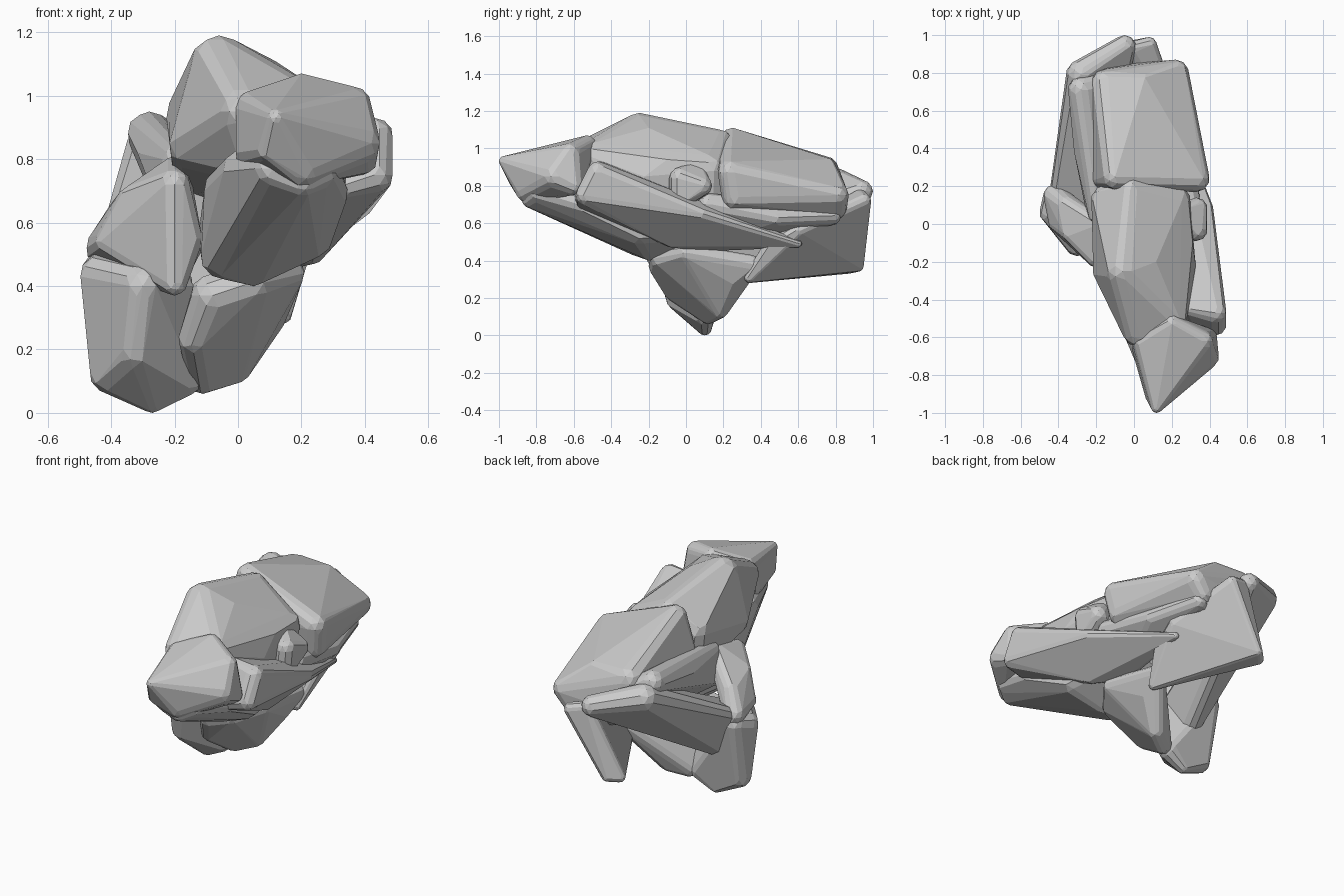
import bpy, bmesh
from mathutils import Matrix


def boulder(name, balls, detail=2):
    """Faceted convex lump wrapped around a few balls (x, y, z, radius)."""
    cloud = bmesh.new()
    for x, y, z, r in balls:
        bmesh.ops.create_icosphere(cloud, subdivisions=detail, radius=r,
                                   matrix=Matrix.Translation((x, y, z)))
    points = [v.co.copy() for v in cloud.verts]
    cloud.free()
    bm = bmesh.new()
    for p in points:
        bm.verts.new(p)
    res = bmesh.ops.convex_hull(bm, input=bm.verts[:])
    junk = {g for g in res["geom_interior"] + res["geom_unused"]
            if isinstance(g, bmesh.types.BMVert)}
    bmesh.ops.delete(bm, geom=list(junk), context='VERTS')
    # merge nearly flat triangles into broad facets
    bmesh.ops.dissolve_limit(bm, angle_limit=0.12, verts=bm.verts[:], edges=bm.edges[:])
    bmesh.ops.recalc_face_normals(bm, faces=bm.faces[:])
    mesh = bpy.data.meshes.new(name)
    bm.to_mesh(mesh)
    bm.free()
    ob = bpy.data.objects.new(name, mesh)
    bpy.context.collection.objects.link(ob)
    return ob


# pointed front lump
boulder("front_block", [(.12, -.97, .93, .03), (.38, -.7, .85, .07), (.36, -.62, .97, .06),
                        (.2, -.53, 1.02, .05), (.05, -.62, .96, .06), (.06, -.66, .82, .07),
                        (.2, -.85, .77, .06), (.39, -.6, .8, .05), (.1, -.91, .83, .04)])
# sloping underside
boulder("belly", [(.11, -.82, .77, .06), (.03, -.58, .76, .08), (.25, -.78, .77, .07),
                  (.2, -.83, .73, .05), (-.04, -.25, .5, .08), (.05, -.2, .46, .06),
                  (.22, -.25, .56, .08), (-.03, .15, .56, .1), (.15, .15, .6, .1),
                  (-.04, -.3, .7, .07), (.28, -.55, .7, .07)])
# ridged middle
boulder("torso", [(.02, -.57, .95, .08), (.2, -.5, .96, .08), (-.06, -.25, 1.1, .09),
                  (-.13, -.24, .85, .09), (.23, -.1, .9, .09), (-.14, .12, .93, .09),
                  (-.12, .12, .76, .09), (.2, .12, .88, .1), (-.02, .18, 1.03, .07),
                  (.24, -.3, .74, .07), (.2, .12, .72, .08), (.08, -.5, .8, .09),
                  (.08, -.2, 1.05, .07), (.26, -.2, .85, .07)])
# large rear block
boulder("rear_block", [(-.1, .25, 1.04, .07), (.33, .24, .87, .07), (.31, .26, .74, .07),
                       (.22, .8, .75, .07), (.17, .8, .68, .06), (-.15, .74, .88, .08),
                       (-.12, .76, .72, .08), (-.16, .25, .84, .07), (.05, .75, .9, .05)])
# lumps filling between rear block and right bar
boulder("rear_underside", [(.29, .12, .7, .06), (.27, .48, .63, .05), (.18, .78, .64, .05),
                           (.08, .2, .62, .08), (-.02, .7, .62, .06), (.2, .3, .57, .05)])
boulder("right_bump", [(.32, -.03, .73, .06), (.33, -.03, .84, .06), (.33, .08, .8, .06),
                       (.25, .05, .88, .05), (.22, .05, .75, .05)])
# long bar on the right side
boulder("right_bar", [(.43, -.47, .87, .06), (.43, -.53, .75, .06), (.34, -.54, .72, .05),
                      (.3, -.45, .89, .04), (.2, .6, .49, .02), (.15, .1, .5, .05),
                      (.38, .08, .65, .04), (.24, .25, .53, .03), (.24, -.08, .51, .04)])
# slab at the lower back
boulder("rear_slab", [(.14, .34, .31, .03), (.18, .45, .47, .04), (.08, .95, .72, .04),
                      (0, .93, .74, .04), (-.13, .92, .37, .03), (-.18, .87, .36, .03),
                      (.2, .6, .56, .04)])
# folded limb on the left
boulder("left_back_bar", [(-.05, .94, .77, .06), (-.28, .79, .82, .08), (-.4, .15, .5, .05),
                          (-.37, 0, .35, .06), (-.3, .1, .28, .06), (-.25, 0, .45, .05)])
boulder("left_upper_bar", [(-.28, .71, .88, .07), (-.14, .74, .78, .08), (-.19, .05, .8, .05),
                           (-.2, .05, .64, .05), (-.1, .1, .6, .07), (-.26, .4, .82, .06)])
boulder("left_front_limb", [(-.2, -.18, .72, .05), (-.16, -.15, .55, .05), (-.2, -.17, .41, .04),
                            (-.41, 0, .54, .04), (-.33, -.05, .67, .05), (-.42, .15, .52, .06),
                            (-.2, 0, .76, .05), (-.36, .1, .63, .05)])
# feet it rests on
boulder("left_foot", [(-.27, .1, .04, .04), (-.4, .08, .13, .07), (-.43, .06, .43, .07),
                      (-.3, -.1, .4, .07), (-.17, .1, .11, .06), (-.42, .15, .46, .06),
                      (-.2, 0, .4, .06), (-.32, -.04, .2, .07)])
boulder("middle_foot", [(-.11, .12, .11, .05), (-.01, .18, .14, .05), (-.13, -.06, .24, .06),
                        (-.08, -.13, .37, .07), (.04, -.12, .41, .07), (.16, 0, .44, .05),
                        (.13, .35, .38, .05), (.1, .25, .3, .05)])
